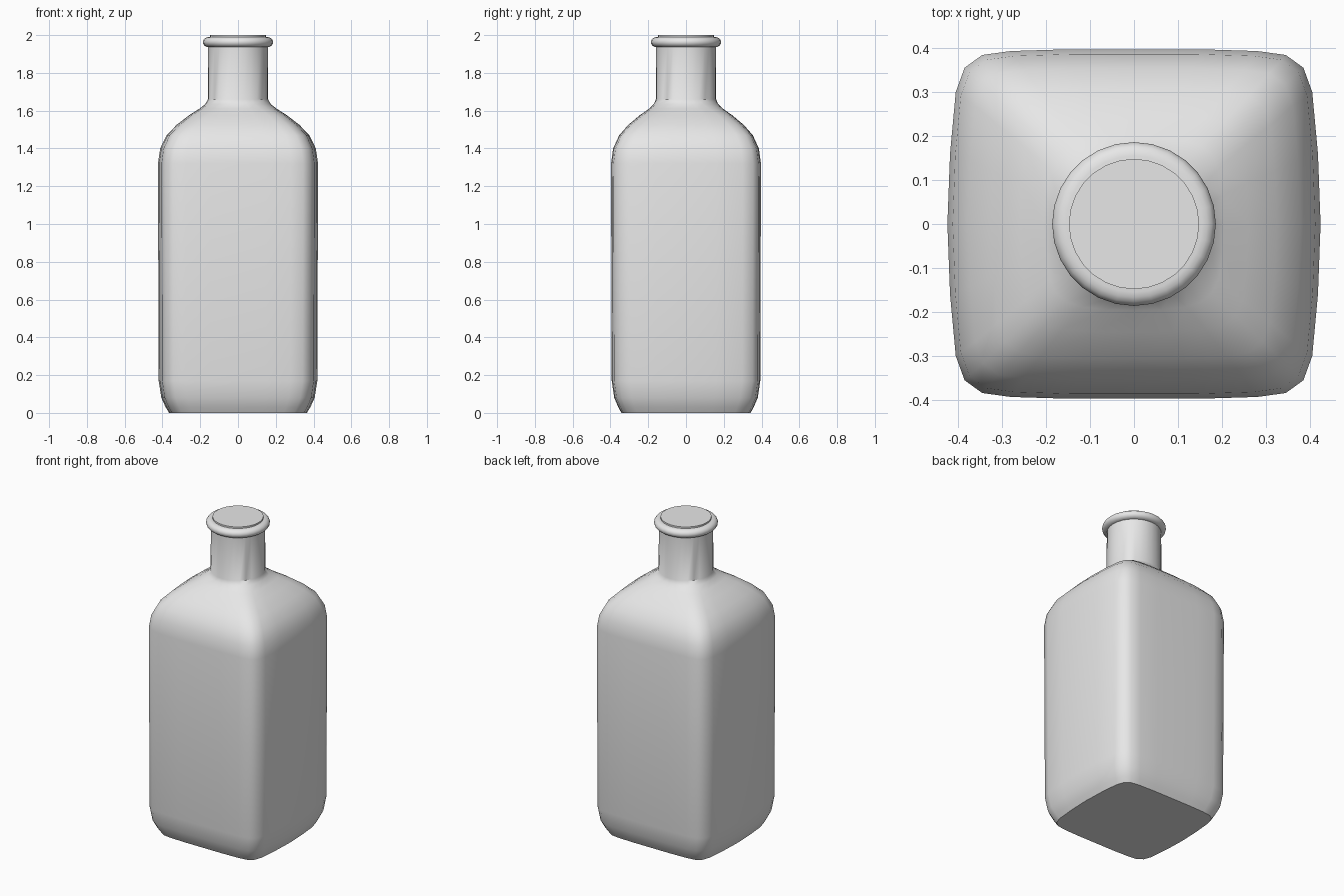
import bpy, bmesh, math

if "Cube" in bpy.data.objects:
    bpy.data.objects.remove(bpy.data.objects["Cube"])

glass = bpy.data.materials.new("plain_grey")
glass.diffuse_color = (0.8, 0.8, 0.8, 1)
glass.use_nodes = True
glass.node_tree.nodes["Principled BSDF"].inputs["Base Color"].default_value = glass.diffuse_color

# quarter of the rounded square plan, from +x round to +y
QUARTER = [(0.424, 0), (0.418, 0.16), (0.405, 0.30), (0.385, 0.355),
           (0.345, 0.384), (0.28, 0.393), (0.15, 0.397), (0, 0.397)]
Q = QUARTER[:-1]
mirror_q = QUARTER[:0:-1]
PLAN = (Q + [(-x, y) for x, y in mirror_q]
        + [(-x, -y) for x, y in Q] + [(x, -y) for x, y in mirror_q])
N = len(PLAN)


def circle(r):
    return [(r * math.cos(2 * math.pi * i / N), r * math.sin(2 * math.pi * i / N))
            for i in range(N)]


def ring(half_width, roundness):
    """Plan outline scaled to a half width, blended towards a circle."""
    s = half_width / 0.424
    return [((x * s) * (1 - roundness) + cx * roundness,
             (y * s) * (1 - roundness) + cy * roundness)
            for (x, y), (cx, cy) in zip(PLAN, circle(half_width))]


def loft(name, levels):
    """Skin a stack of (z, half width, roundness) rings and cap both ends."""
    bm = bmesh.new()
    rows = [[bm.verts.new((x, y, z)) for x, y in ring(w, t)] for z, w, t in levels]
    for a, b in zip(rows, rows[1:]):
        for i in range(N):
            j = (i + 1) % N
            bm.faces.new((a[i], a[j], b[j], b[i]))
    bm.faces.new(rows[0][::-1])
    bm.faces.new(rows[-1])
    bmesh.ops.recalc_face_normals(bm, faces=bm.faces)
    me = bpy.data.meshes.new(name)
    bm.to_mesh(me)
    bm.free()
    ob = bpy.data.objects.new(name, me)
    bpy.context.collection.objects.link(ob)
    me.materials.append(glass)
    bpy.ops.object.select_all(action='DESELECT')
    ob.select_set(True)
    bpy.context.view_layer.objects.active = ob
    bpy.ops.object.shade_smooth_by_angle(angle=math.radians(42))
    return ob


# body with rounded foot, sloping shoulders and neck
loft("bottle_body", [
    (0, 0.365, 0), (0.03, 0.383, 0), (0.08, 0.406, 0), (0.17, 0.42, 0),
    (0.75, 0.422, 0), (1.32, 0.424, 0), (1.40, 0.412, 0), (1.47, 0.378, 0),
    (1.525, 0.325, 0.06), (1.575, 0.26, 0.15), (1.61, 0.205, 0.35),
    (1.635, 0.173, 0.7), (1.66, 0.16, 1), (1.95, 0.158, 1)])

# rolled collar around the mouth
loft("collar", [(1.963 - 0.027 * math.cos(a), 0.155 + 0.031 * math.sin(a), 1)
                for a in [math.pi * k / 8 for k in range(9)]])

# flat closed lip on top
loft("lip", [(1.94, 0.148, 1), (2.0, 0.148, 1)])
